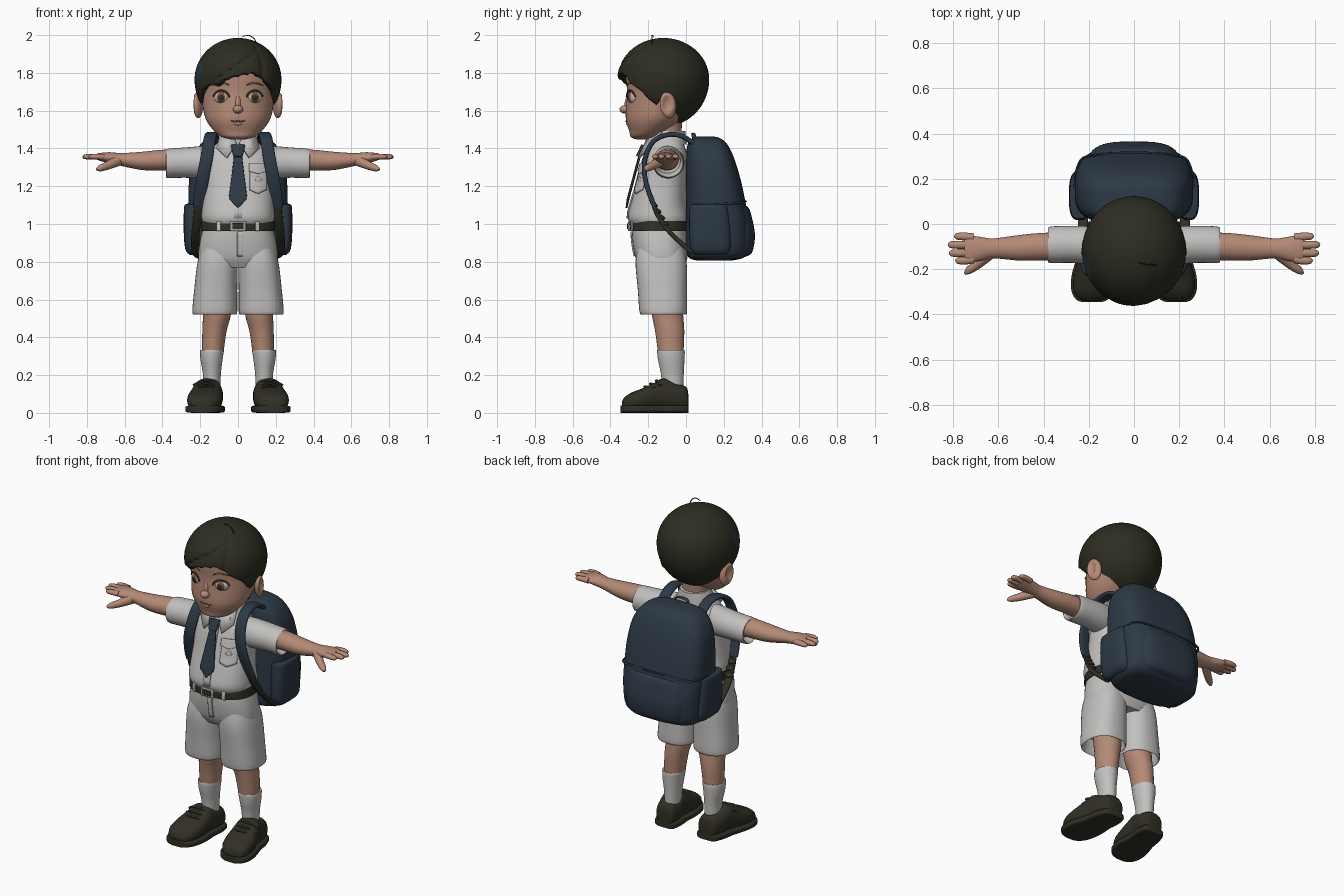
import bpy, bmesh, math
from mathutils import Vector, Matrix, Euler
from mathutils.bvhtree import BVHTree


def material(name, *rgb):
    m = bpy.data.materials.new(name)
    m.diffuse_color = (*rgb, 1)
    return m


SKIN = material("skin", .46, .255, .18)
LIP = material("lip brown", .2, .09, .06)
HAIR = material("dark hair", .026, .026, .016)
LEATHER = material("dark leather", .03, .028, .018)
CLOTH = material("white cloth", .54, .53, .515)
BLUE = material("navy cloth", .026, .041, .06)
EYE = material("eye white", .5, .47, .43)
IRIS = material("iris", .035, .025, .018)
METAL = material("metal", .4, .4, .39)


def finish(name, bm, mat, mirror=False, solid=0, recalc=True, angle=45, offset=-1):
    bmesh.ops.remove_doubles(bm, verts=bm.verts, dist=1e-5)
    if recalc:
        bmesh.ops.recalc_face_normals(bm, faces=bm.faces)
    me = bpy.data.meshes.new(name)
    bm.to_mesh(me)
    bm.free()
    me.materials.append(mat)
    for f in me.polygons:
        f.use_smooth = True
    me.set_sharp_from_angle(angle=math.radians(angle))
    ob = bpy.data.objects.new(name, me)
    bpy.context.collection.objects.link(ob)
    if solid:
        s = ob.modifiers.new("thickness", 'SOLIDIFY')
        s.thickness, s.offset = solid, offset
    if mirror:
        ob.modifiers.new("mirror", 'MIRROR')
    return ob


def spline(pts, steps):
    """Catmull-Rom through tuples (x, y, z, half width, half depth)."""
    out, last = [], len(pts) - 1
    for i in range(last):
        a, b, c, d = (pts[max(0, min(last, k))] for k in (i - 1, i, i + 1, i + 2))
        for s in range(steps):
            t = s / steps
            out.append([.5 * (2*q + (r-p)*t + (2*p-5*q+4*r-e)*t*t + (3*q-p-3*r+e)*t**3)
                        for p, q, r, e in zip(a, b, c, d)])
    return out + [list(pts[-1])]


def sweep(name, pts, mat, axis=None, side=(1, 0, 0), p=2, n=32, steps=4, mirror=False):
    """Superellipse section carried along a path; a fixed axis keeps rings flat."""
    path = spline(pts, steps)
    bm, rings = bmesh.new(), []
    for i, q in enumerate(path):
        a, b = path[max(0, i - 1)], path[min(len(path) - 1, i + 1)]
        T = Vector(axis) if axis else (Vector(b[:3]) - Vector(a[:3])).normalized()
        B = T.cross(Vector(side)).normalized()
        S = B.cross(T)
        ring = []
        for k in range(n):
            c, s = math.cos(2*math.pi*k/n), math.sin(2*math.pi*k/n)
            u = math.copysign(abs(c)**(2/p), c) * max(q[3], .001)
            v = math.copysign(abs(s)**(2/p), s) * max(q[4], .001)
            ring.append(bm.verts.new(Vector(q[:3]) + S*u + B*v))
        rings.append(ring)
    for r, w in zip(rings, rings[1:]):
        for k in range(n):
            bm.faces.new((r[k], r[(k+1) % n], w[(k+1) % n], w[k]))
    bm.faces.new(rings[0])
    bm.faces.new(rings[-1])
    return finish(name, bm, mat, mirror)


def stack(name, rows, mat, **kw):
    """Body of horizontal rings: rows are (z, x, y, rx, ry)."""
    return sweep(name, [(x, y, z, a, b) for z, x, y, a, b in rows], mat, axis=(0, 0, 1), **kw)


def ball(name, loc, size, mat, rot=(0, 0, 0), mirror=False):
    bm = bmesh.new()
    bmesh.ops.create_uvsphere(bm, u_segments=28, v_segments=18, radius=1,
                              matrix=Matrix.LocRotScale(Vector(loc), Euler(rot), Vector(size)))
    return finish(name, bm, mat, mirror)


def surface(ob):
    tree = BVHTree.FromPolygons([v.co for v in ob.data.vertices],
                                [tuple(f.vertices) for f in ob.data.polygons])

    def hit(x, z, off=.004):
        loc = tree.ray_cast(Vector((x, -3, z)), Vector((0, 1, 0)))[0]
        return Vector((x, (loc.y if loc else -.1) - off, z))
    return hit


def patch(name, hit, x0, x1, z0, z1, mat, off=.003, point=0, mirror=False):
    """Thin cloth piece laid on a surface, with an optional pointed lower edge."""
    bm, n = bmesh.new(), 10
    g = []
    for i in range(n + 1):
        low = z0 - point * (1 - abs(2*i/n - 1))
        g.append([bm.verts.new(hit(x0 + (x1-x0)*i/n, low + (z1-low)*j/n, off)) for j in range(n + 1)])
    for i in range(n):
        for j in range(n):
            bm.faces.new((g[i][j], g[i+1][j], g[i+1][j+1], g[i][j+1]))
    return finish(name, bm, mat, mirror, solid=.008, offset=0)


# --- head and face
head = stack("head", [(1.447, 0, -.235, .03, .025), (1.46, 0, -.222, .085, .07), (1.49, 0, -.2, .125, .1),
                      (1.55, 0, -.168, .168, .15), (1.62, 0, -.135, .187, .182), (1.7, 0, -.115, .196, .197),
                      (1.8, 0, -.115, .198, .203), (1.88, 0, -.115, .165, .17), (1.93, 0, -.115, .1, .1)],
             SKIN, n=48)
face = surface(head)
stack("neck", [(1.38, 0, -.1, .08, .075), (1.45, 0, -.1, .075, .075), (1.56, 0, -.1, .085, .08)], SKIN)
ball("nose_tip", (0, -.322, 1.607), (.027, .03, .022), SKIN)
ball("nose_bridge", (0, -.305, 1.64), (.016, .02, .05), SKIN, rot=(-.15, 0, 0))
ball("eyeball", (.087, -.281, 1.67), (.041, .023, .033), EYE, (0, 0, .4), True)
ball("iris", (.087, -.29, 1.67), (.027, .019, .029), LIP, (0, 0, .35), True)
ball("pupil", (.087, -.297, 1.67), (.019, .0145, .021), IRIS, (0, 0, .35), True)
sweep("upper_eyelid", [(*face(x, z, .008), .004, .005) for x, z in
                       ((.045, 1.672), (.06, 1.696), (.087, 1.707), (.115, 1.698), (.132, 1.675))],
      IRIS, n=8, side=(0, 1, 0), mirror=True)
sweep("eyebrow", [(*face(x, z, .002), .003, w) for x, z, w in
                  ((.045, 1.735, .003), (.085, 1.748, .005), (.135, 1.733, .002))],
      LIP, n=8, side=(0, 1, 0), mirror=True)
sweep("mouth", [(*face(x, z, .001), .003, .003) for x, z in
                ((-.038, 1.548), (-.018, 1.543), (0, 1.545), (.018, 1.543), (.038, 1.548))],
      LIP, n=8, side=(0, 1, 0))
ball("lower_lip", (0, -.307, 1.532), (.025, .012, .01), SKIN)

# ears with a hollow on the outer side
ear = ball("ear", (.212, -.095, 1.63), (.024, .045, .07), SKIN, (.15, 0, .35), True)
for v in ear.data.vertices:
    d = ((v.co.y + .1) / .03)**2 + ((v.co.z - 1.635) / .048)**2
    if v.co.x > .21 and d < 1:
        v.co.x -= .022 * (1 - d)

# --- hair: columns run from the crown down to a hairline that varies with angle
SIDE = [(60, 1.705), (70, 1.66), (80, 1.63), (88, 1.665), (100, 1.66), (108, 1.58), (125, 1.54), (181, 1.53)]
LINE = ([(-a, z) for a, z in reversed(SIDE)] +
        [(-40, 1.735), (-25, 1.752), (0, 1.783), (20, 1.798), (33, 1.785), (45, 1.745)] + SIDE)


def hairline(th):
    for (a, za), (b, zb) in zip(LINE, LINE[1:]):
        if a <= th <= b:
            tip = .008 * abs(math.sin(math.radians(th * 12))) if -35 < th < 30 else 0
            return za + (zb - za) * (th - a) / (b - a) + tip


bm = bmesh.new()
N, M = 144, 30
cols = []
for i in range(N):
    th = -180 + 360 * i / N
    z = hairline(th)
    end = math.acos((z - 1.765) / (.22 if z > 1.765 else .25))
    col = []
    for j in range(M + 1):
        u = end * j / M
        groove = math.exp(-((th - 41 + 85*(u - .72)) / 4)**2) + .8*math.exp(-((th - 41 + 8*(u - .72)) / 4)**2)
        r = 1 - .05 * groove * min(1, max(0, (u - .4) / .3))
        s = math.sin(u) * r
        t = math.radians(th)
        h = math.cos(u) * (.22 if u < math.pi/2 else .25)
        col.append(bm.verts.new((.23*s*math.sin(t), -.12 - .243*s*math.cos(t), 1.765 + h)))
    cols.append(col)
for i in range(N):
    a, b = cols[i], cols[(i + 1) % N]
    for j in range(M):
        bm.faces.new((a[j], a[j+1], b[j+1], b[j]))
hair = finish("hair", bm, HAIR, solid=.035, recalc=False, angle=50)
hair.data.materials.append(BLUE)
for f in hair.data.polygons:
    if (f.center - Vector((-.21, -.2, 1.81))).length < .048:
        f.material_index = 1
sweep("stray_hair", [(.02, -.17, 1.993, .002, .002), (.06, -.18, 1.997, .003, .003),
                     (.09, -.18, 1.975, .003, .003), (.105, -.18, 1.93, .003, .003)], HAIR, n=6, side=(0, 1, 0))

# --- shirt
shirt = stack("shirt", [(.98, 0, -.14, .178, .14), (1.03, 0, -.145, .193, .163), (1.1, 0, -.145, .19, .15),
                        (1.2, 0, -.13, .185, .135), (1.3, 0, -.115, .185, .125), (1.37, 0, -.105, .17, .11),
                        (1.42, 0, -.1, .12, .09), (1.46, 0, -.1, .08, .08)], CLOTH, p=2.4, n=48)
chest = surface(shirt)
sweep("sleeve", [(.1, -.1, 1.33, .07, .085), (.18, -.095, 1.327, .083, .086), (.28, -.09, 1.325, .082, .08),
                 (.372, -.092, 1.321, .08, .077), (.374, -.093, 1.322, .068, .066), (.34, -.095, 1.33, .064, .06)],
      CLOTH, axis=(1, 0, 0), side=(0, 1, 0), mirror=True)
patch("placket", chest, -.022, .022, 1.03, 1.4, CLOTH)
patch("chest_pocket", chest, .062, .152, 1.18, 1.315, CLOTH, .005, .02)
patch("pocket_flap", chest, .058, .156, 1.28, 1.32, CLOTH, .011, .015)
ball("pocket_button", chest(.11, 1.235, .009), (.018, .004, .018), CLOTH, (0, 0, .4))
stack("collar_band", [(1.42, 0, -.097, .112, .1), (1.46, 0, -.095, .1, .094), (1.492, 0, -.09, .086, .086)], CLOTH)
bm = bmesh.new()
bm.faces.new([bm.verts.new(c) for c in ((.008, -.208, 1.43), (.06, -.25, 1.35), (.112, -.2, 1.4),
                                        (.09, -.13, 1.487), (.03, -.192, 1.477))])
finish("collar_flap", bm, CLOTH, True, solid=.012, offset=0)

# --- tie
sweep("tie_knot", [(0, -.222, 1.415, .038, .016), (0, -.252, 1.355, .024, .014)], BLUE, p=3, steps=1)
sweep("tie_blade", [(0, -.243, 1.37, .02, .007), (0, -.302, 1.15, .047, .007), (0, -.307, 1.13, .044, .007),
                    (0, -.315, 1.085, .002, .005)], BLUE, p=3.5, steps=1)

# --- arms and hands
sweep("arm", [(.28, -.1, 1.34, .062, .056), (.4, -.1, 1.338, .061, .055), (.5, -.105, 1.334, .057, .049),
              (.58, -.107, 1.338, .048, .039), (.63, -.108, 1.343, .044, .033), (.68, -.11, 1.35, .053, .03),
              (.73, -.11, 1.355, .06, .021), (.75, -.11, 1.356, .055, .014)],
      SKIN, axis=(1, 0, 0), side=(0, 1, 0), mirror=True)
for i, (y, tip) in enumerate(((-.055, .795), (-.092, .823), (-.129, .818), (-.162, .79))):
    sweep(f"finger_{i+1}", [(.71, y*.9 - .01, 1.355, .018, .016), (tip - .04, y, 1.357, .0175, .015),
                            (tip - .01, y, 1.355, .014, .012), (tip, y, 1.353, .004, .004)],
          SKIN, side=(0, 1, 0), n=14, mirror=True)
sweep("thumb", [(.63, -.125, 1.338, .03, .026), (.685, -.172, 1.312, .023, .022), (.73, -.205, 1.295, .017, .017),
                (.748, -.22, 1.288, .006, .006)], SKIN, side=(0, 0, 1), n=16, mirror=True)

# --- shorts and belt
hips = stack("shorts_top", [(.77, 0, -.125, .19, .115), (.82, 0, -.13, .21, .137), (.9, 0, -.138, .203, .145),
                            (.97, 0, -.14, .188, .147), (1.0, 0, -.14, .18, .143)], CLOTH, p=2.4, n=48)
stack("shorts_leg", [(.9, .1, -.135, .085, .115), (.8, .108, -.132, .106, .135), (.65, .118, -.125, .114, .13),
                     (.535, .123, -.12, .119, .126), (.533, .123, -.12, .108, .115), (.62, .12, -.12, .1, .11)],
      CLOTH, p=2.4, n=40, mirror=True)
patch("fly", surface(hips), -.004, .024, .83, .96, CLOTH)
belt = stack("belt", [(.962, 0, -.14, .197, .155), (.988, 0, -.14, .197, .156), (1.015, 0, -.14, .193, .154)],
             LEATHER, p=2.4, n=48, steps=1)
waist = surface(belt)
patch("belt_loop", waist, .09, .112, .963, 1.014, CLOTH, .006, mirror=True)
patch("buckle_frame", waist, -.042, .042, .963, 1.014, METAL, .008)
patch("buckle_center", waist, -.03, .03, .973, 1.004, LEATHER, .012)

# --- legs, socks and shoes
stack("leg", [(.65, .11, -.11, .08, .088), (.52, .112, -.098, .074, .083), (.43, .125, -.086, .064, .077),
              (.3, .135, -.08, .056, .066)], SKIN, mirror=True)
stack("sock", [(.1, .138, -.07, .045, .056), (.2, .138, -.072, .047, .06), (.28, .14, -.078, .058, .07),
               (.33, .138, -.08, .063, .073), (.332, .138, -.08, .054, .064)], CLOTH, mirror=True)
# each row: y, top height, half width, centre x
SHOE = [(.012, .1, .04, .143), (0, .138, .058, .145), (-.06, .158, .073, .152), (-.12, .183, .075, .16),
        (-.17, .158, .085, .166), (-.23, .13, .092, .175), (-.29, .107, .085, .182), (-.328, .08, .06, .186),
        (-.34, .055, .03, .187)]
sweep("shoe_upper", [(x, y, (h + .015) / 2, w, (h - .015) / 2) for y, h, w, x in SHOE],
      LEATHER, axis=(0, -1, 0), p=2.5, mirror=True)
sweep("shoe_sole", [(x, y*1.018, .02, w + .01, .02) for y, h, w, x in SHOE],
      LEATHER, axis=(0, -1, 0), p=5, mirror=True)
for i, (y, h) in enumerate(((-.155, .17), (-.185, .154), (-.215, .14))):
    sweep(f"shoe_strap_{i+1}", [(.168 + dx, y + .02*abs(dx)/.07, h - 5*dx*dx, .011, .006)
                               for dx in (-.068, -.035, 0, .035, .068)],
          LEATHER, side=(0, 1, 0), p=3, n=12, mirror=True)

# --- backpack: rows are z, front y, back y, half width
BAG = [(.808, .05, .25, .17), (.822, .015, .305, .225), (.87, 0, .335, .25), (1, -.002, .338, .26),
       (1.1, -.002, .318, .262), (1.22, 0, .293, .26), (1.34, 0, .258, .243), (1.42, .008, .22, .2),
       (1.452, .03, .185, .15), (1.463, .06, .15, .09)]
stack("backpack", [(z, 0, (a + b)/2, w, (b - a)/2) for z, a, b, w in BAG], BLUE, p=3.2, n=56)
stack("backpack_front_pocket", [(.825, 0, .21, .15, .1), (.85, 0, .22, .195, .13), (.94, 0, .225, .21, .14),
                                (1.03, 0, .215, .21, .135), (1.085, 0, .205, .205, .127), (1.1, 0, .2, .19, .11)],
      BLUE, p=3.2, n=48)
stack("backpack_side_pocket", [(.835, .225, .13, .03, .08), (.87, .235, .13, .045, .105), (.98, .24, .125, .048, .108),
                               (1.09, .24, .12, .045, .1), (1.105, .238, .12, .035, .09)], BLUE, p=3, mirror=True)
sweep("backpack_seam", [(x, y, z, .006, .006) for x, y, z in
                        ((.262, .16, 1.105), (.25, .25, 1.11), (.2, .302, 1.115), (0, .316, 1.12))],
      BLUE, side=(0, 0, 1), n=8, mirror=True)
sweep("backpack_handle", [(-.05, .05, 1.43, .012, .006), (-.035, .04, 1.472, .012, .006),
                          (.035, .04, 1.472, .012, .006), (.05, .05, 1.43, .012, .006)], BLUE, side=(0, 1, 0), n=12)
sweep("shoulder_strap", [(x, y, z, .033, .013) for x, y, z in
                         ((.13, .06, 1.41), (.135, -.02, 1.465), (.142, -.1, 1.472), (.153, -.175, 1.435),
                          (.166, -.215, 1.35), (.185, -.218, 1.25), (.2, -.19, 1.15), (.205, -.165, 1.09))],
      BLUE, p=3, n=20, mirror=True)
sweep("strap_webbing", [(x, y, z, .022, .012) for x, y, z in
                        ((.204, -.178, 1.12), (.212, -.145, 1.04), (.225, -.08, .95), (.225, .03, .85))],
      LEATHER, p=3, n=16, mirror=True)
for i, t in enumerate((0, .33, .66, 1)):
    ball(f"webbing_fold_{i+1}", (.206 + .012*t, -.168 + .06*t, 1.1 - .1*t), (.027, .018, .012), LEATHER,
         (-.5, 0, 0), True)
